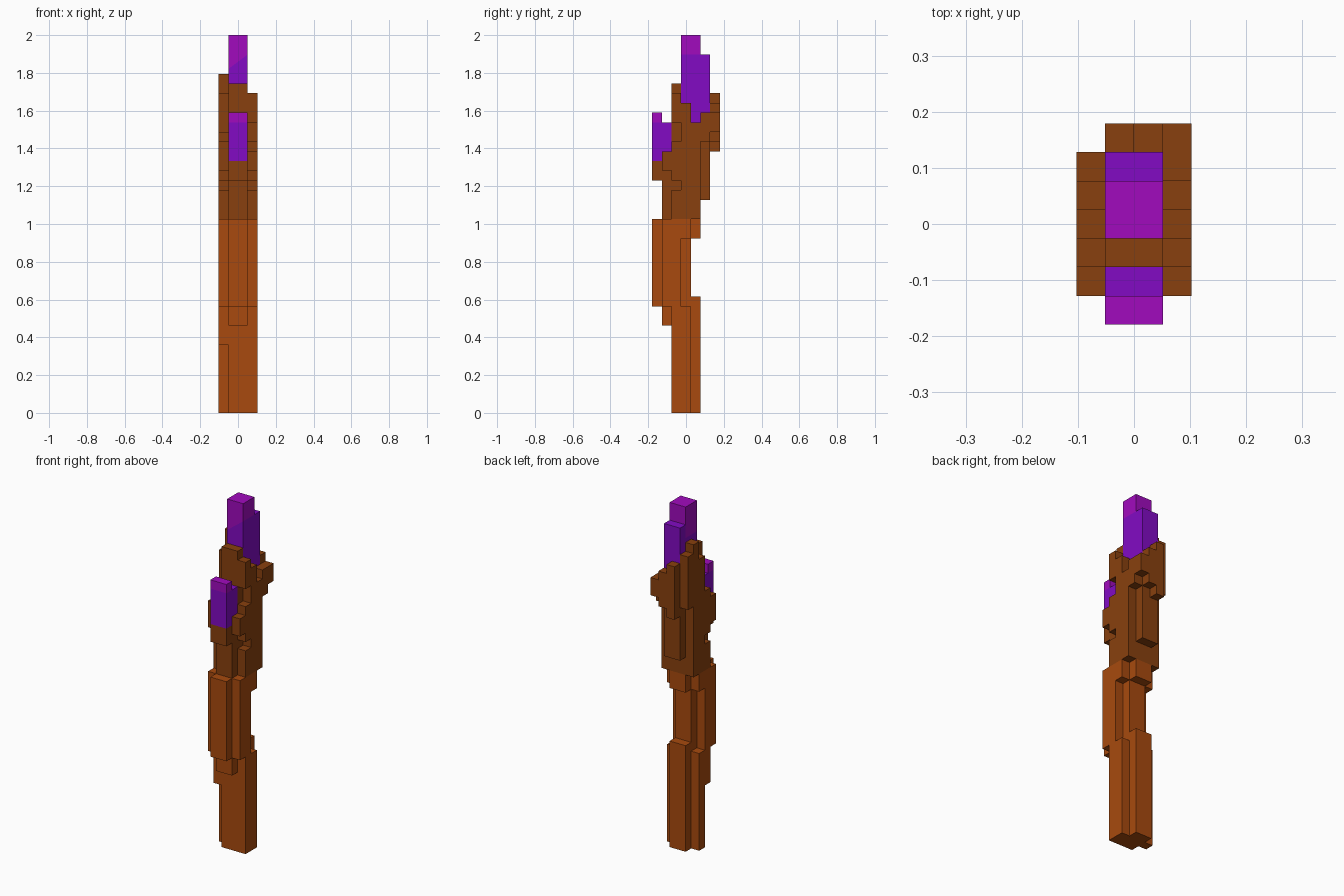
import bpy, bmesh
from mathutils import Vector

cube = bpy.data.objects.get("Cube")
if cube:
    bpy.data.objects.remove(cube, do_unlink=True)

U = 2 / 39                                   # edge length of one block
ORIGIN = Vector((-2 * U, -3.5 * U, 0))


def material(name, rgb):
    lin = [(c / 255 / 12.92) if c < 11 else ((c / 255 + 0.055) / 1.055) ** 2.4 for c in rgb]
    m = bpy.data.materials.new(name)
    m.use_nodes = True
    m.diffuse_color = (*lin, 1)
    m.node_tree.nodes["Principled BSDF"].inputs["Base Color"].default_value = (*lin, 1)
    return m


LIGHT_WOOD = material("light_wood", (168, 74, 14))
DARK_WOOD = material("dark_wood", (137, 64, 14))
PURPLE = material("purple_crystal", (130, 11, 196))
MAGENTA = material("magenta_crystal", (161, 11, 190))


def blocks(name, mats, boxes, cut=None):
    """One object from boxes given as (x0, x1, y0, y1, z0, z1) in block units.
    cut = (point, normal): faces beyond this plane take the second material."""
    bm = bmesh.new()
    for x0, x1, y0, y1, z0, z1 in boxes:
        verts = bmesh.ops.create_cube(bm, size=1)["verts"]
        for v in verts:
            v.co = ORIGIN + U * Vector((x1 if v.co.x > 0 else x0,
                                        y1 if v.co.y > 0 else y0,
                                        z1 if v.co.z > 0 else z0))
    if cut:
        point, normal = ORIGIN + U * Vector(cut[0]), Vector(cut[1])
        bmesh.ops.bisect_plane(bm, geom=bm.verts[:] + bm.edges[:] + bm.faces[:],
                               plane_co=point, plane_no=normal)
        for f in bm.faces:
            f.material_index = int((f.calc_center_median() - point).dot(normal) > 0)
    mesh = bpy.data.meshes.new(name)
    bm.to_mesh(mesh)
    bm.free()
    for m in mats:
        mesh.materials.append(m)
    ob = bpy.data.objects.new(name, mesh)
    bpy.context.collection.objects.link(ob)
    return ob


# Lower shaft
blocks("shaft_foot", [LIGHT_WOOD], [
    (1, 4, 2, 4, 0, 11),                     # main foot
    (0, 1, 3, 4, 0, 11),                     # set-back right strip
    (0, 1, 2, 3, 7, 11),
    (1, 3, 4, 5, 0, 12),                     # back ridge
])
blocks("shaft_grip", [LIGHT_WOOD], [
    (0, 4, 1, 3, 11, 20),                    # grip body
    (1, 3, 0, 1, 11, 20),                    # front ridge
    (1, 3, 1, 2, 9, 11),                     # tongue under the front ridge
    (1, 3, 3, 4, 11, 18),                    # back of the grip
    (0, 4, 3, 4, 18, 20),                    # collar
    (1, 3, 4, 5, 18, 20),
])

# Dark upper head
blocks("head_core", [DARK_WOOD], [
    (1, 3, 2, 3, 20, 34),
    (1, 3, 3, 4, 20, 32),
    (1, 3, 4, 5, 20, 30),
    (1, 3, 5, 6, 22, 31),
])
blocks("head_front", [DARK_WOOD], [
    (1, 3, 1, 2, 20, 27),
    (1, 3, 0, 1, 24, 26),
])
blocks("head_left_bark", [DARK_WOOD], [
    (3, 4, 1, 2, 25, 27),
    (3, 4, 2, 3, 20, 23),
    (3, 4, 2, 3, 24, 28),
    (3, 4, 2, 3, 30, 33),
    (3, 4, 3, 4, 20, 32),
    (3, 4, 4, 5, 20, 30),
    (3, 4, 5, 6, 28, 31),
])
blocks("head_right_bark", [DARK_WOOD], [
    (0, 1, 1, 2, 25, 28),
    (0, 1, 2, 3, 20, 23),
    (0, 1, 2, 3, 24, 29),
    (0, 1, 3, 4, 20, 33),
    (0, 1, 4, 5, 20, 35),
    (0, 1, 5, 6, 28, 34),
])
blocks("head_back_knots", [DARK_WOOD], [
    (1, 2, 6, 7, 27, 33),
    (2, 3, 6, 7, 28, 32),
    (3, 4, 6, 7, 29, 31),
])

# Crystals
blocks("front_crystal", [PURPLE, MAGENTA], [
    (1, 3, 0, 1, 26, 31),
    (1, 3, 1, 2, 27, 30),
], cut=((1, 0, 30), (0, 0, 1)))
blocks("top_crystal", [PURPLE, MAGENTA], [
    (1, 3, 3, 4, 32, 39),
    (1, 3, 4, 5, 30, 39),
], cut=((1, 3, 35.5), (-0.6, 0, 0.8)))
blocks("top_crystal_back", [PURPLE], [(1, 3, 5, 6, 31, 37)])
